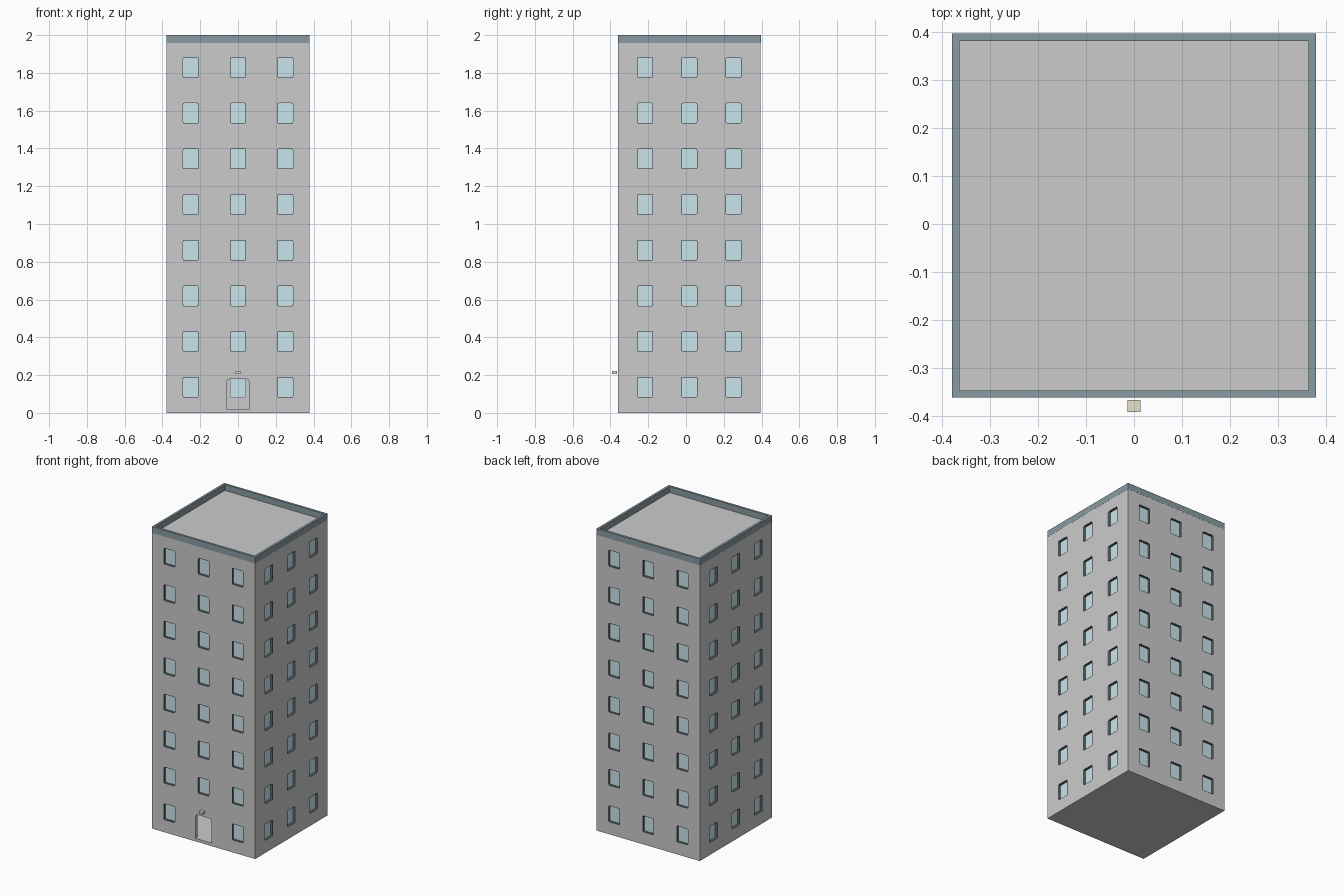
import bpy, bmesh, math
from mathutils import Matrix, Vector

if "Cube" in bpy.data.objects:
    bpy.data.objects.remove(bpy.data.objects["Cube"])

CY, HALF, WALL = 0.0175, 0.378, 0.022      # plan centre, half width, wall thickness
WIN_W, WIN_H = 0.085, 0.11


def material(name, rgb):
    m = bpy.data.materials.new(name)
    m.diffuse_color = (*rgb, 1)
    m.use_nodes = True
    m.node_tree.nodes["Principled BSDF"].inputs["Base Color"].default_value = m.diffuse_color
    return m


def make_object(name, bm, mat=None):
    me = bpy.data.meshes.new(name)
    bm.to_mesh(me)
    bm.free()
    ob = bpy.data.objects.new(name, me)
    bpy.context.collection.objects.link(ob)
    if mat:
        me.materials.append(mat)
    return ob


def box(bm, lo, hi, inward=False):
    size = [b - a for a, b in zip(lo, hi)]
    mid = [(a + b) / 2 for a, b in zip(lo, hi)]
    vs = bmesh.ops.create_cube(bm, size=1, matrix=Matrix.Translation(mid) @ Matrix.Diagonal((*size, 1)))["verts"]
    if inward:
        bmesh.ops.reverse_faces(bm, faces=list({f for v in vs for f in v.link_faces}))


def outline(w, h, r, square_bottom=False):
    """Rounded rectangle, counter-clockwise seen from outside."""
    pts = []
    for k, (sx, sz) in enumerate([(1, 1), (-1, 1), (-1, -1), (1, -1)]):
        if square_bottom and sz < 0:
            pts.append((sx * w / 2, sz * h / 2))
            continue
        for s in range(3):
            a = math.radians(90 * k + 45 * s)
            pts.append((sx * (w / 2 - r) + r * math.cos(a), sz * (h / 2 - r) + r * math.sin(a)))
    return pts


def facade(side, u, z):
    """Frame of an opening: x across the facade, y inward from the outer face."""
    return (Matrix.Translation((0, CY, 0)) @ Matrix.Rotation(side * math.pi / 2, 4, "Z")
            @ Matrix.Translation((u, -HALF, z)))


def loop(bm, mtx, pts, d):
    return [bm.verts.new(mtx @ Vector((x, d, z))) for x, z in pts]


def bridge(bm, a, b):
    n = len(a)
    for i in range(n):
        j = (i + 1) % n
        bm.faces.new((a[i], b[i], b[j], a[j]))


def prism(bm, mtx, pts, d0, d1):
    a, b = loop(bm, mtx, pts, d0), loop(bm, mtx, pts, d1)
    bridge(bm, a, b)
    bm.faces.new(a)
    bm.faces.new(b[::-1])


def ring(bm, mtx, outer, inner, d0, d1):
    loops = [loop(bm, mtx, p, d) for p, d in ((outer, d0), (outer, d1), (inner, d1), (inner, d0))]
    for i in range(4):
        bridge(bm, loops[i], loops[(i + 1) % 4])


dark = material("dark_trim", (0.25, 0.33, 0.36))
frame_mat = material("frame_dark", (0.10, 0.14, 0.16))
glass = material("glass", (0.60, 0.78, 0.83))
cream = material("cream", (0.80, 0.75, 0.60))

# windows: openings, dark linings and panes on all four facades
cut, frames, panes = bmesh.new(), bmesh.new(), bmesh.new()
hole = outline(WIN_W, WIN_H, 0.008)
inside = outline(WIN_W - 0.005, WIN_H - 0.005, 0.006)
for side in range(4):
    spacing = 0.25 if side % 2 == 0 else 0.234
    for row in range(8):
        for col in (-1, 0, 1):
            if side == 0 and row == 0 and col == 0:
                continue                    # the doorway is here
            m = facade(side, col * spacing, 0.136 + row * 0.2418)
            prism(cut, m, hole, -0.02, WALL + 0.02)
            ring(frames, m, hole, inside, 0.0005, WALL)
            prism(panes, m, inside, WALL - 0.006, WALL - 0.001)

# doorway
prism(cut, facade(0, 0, 0.1), outline(0.12, 0.16, 0.018, True), -0.02, WALL + 0.02)

for bm in (cut, frames, panes):
    bmesh.ops.recalc_face_normals(bm, faces=bm.faces[:])
cutter = make_object("opening_cutter", cut)
cutter.hide_render = True
cutter.hide_set(True)
make_object("window_frames", frames, frame_mat)
make_object("window_panes", panes, glass)

# hollow tower with open doorway
bm = bmesh.new()
box(bm, (-HALF, CY - HALF, 0), (HALF, CY + HALF, 1.96))
i = HALF - WALL
box(bm, (-i, CY - i, 0.018), (i, CY + i, 1.93), inward=True)
tower = make_object("tower_walls", bm)
mod = tower.modifiers.new("openings", "BOOLEAN")
mod.operation = "DIFFERENCE"
mod.solver = "EXACT"
mod.object = cutter

# roof parapet
bm = bmesh.new()
sq = lambda s: [(s, s), (-s, s), (-s, -s), (s, -s)]
ring(bm, Matrix.Translation((0, CY, 0)) @ Matrix.Rotation(math.pi / 2, 4, "X"),
     sq(HALF + 0.0005), sq(HALF - 0.015), 1.958, 2.0)
bmesh.ops.recalc_face_normals(bm, faces=bm.faces[:])
make_object("roof_parapet", bm, dark)

# lamp over the door
bm = bmesh.new()
box(bm, (-0.013, -0.391, 0.207), (0.013, -0.366, 0.223))
make_object("door_lamp", bm, cream)
